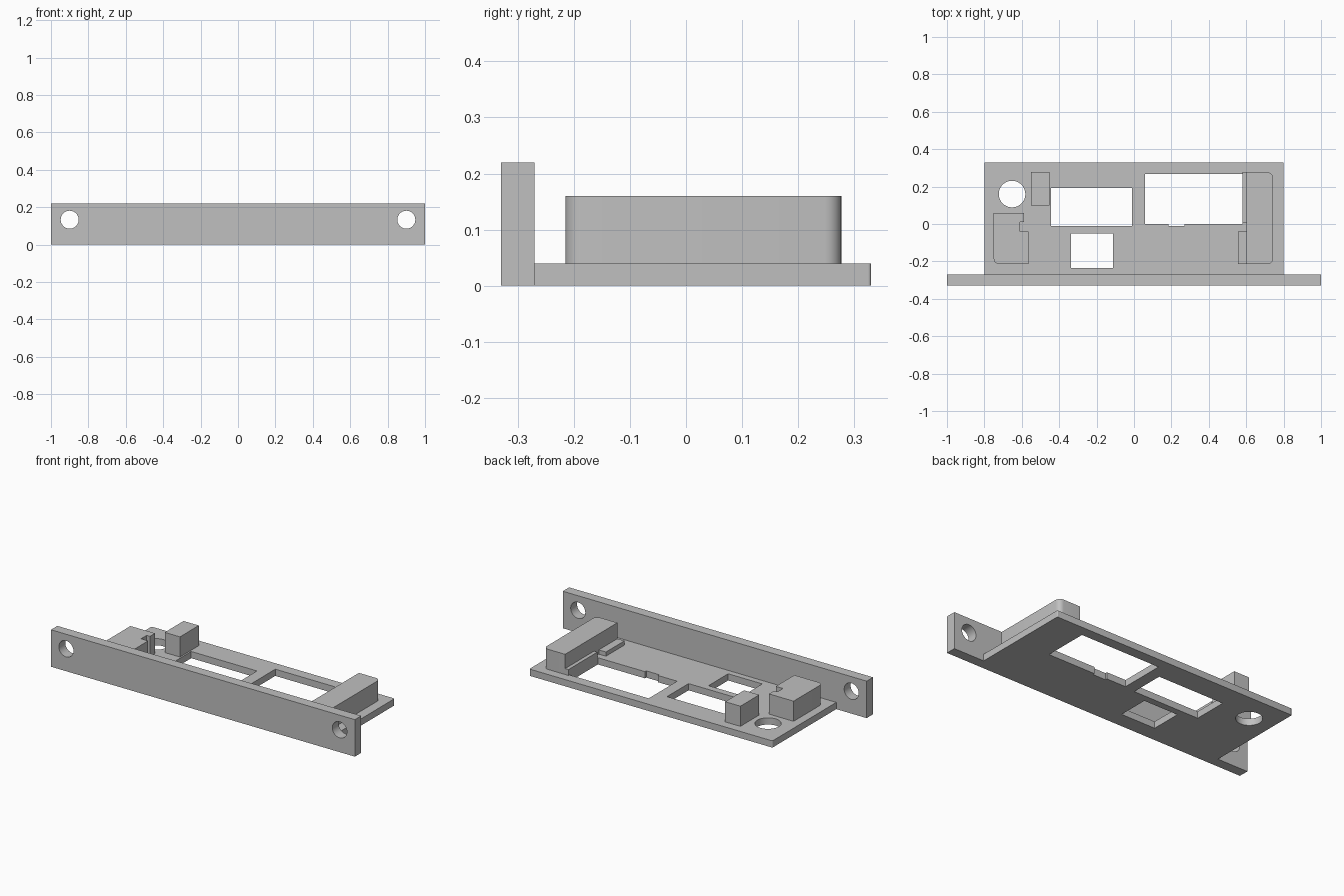
import bpy, bmesh, math
from mathutils import Vector, Matrix

cube = bpy.data.objects.get("Cube")
if cube:
    bpy.data.objects.remove(cube, do_unlink=True)

grey = bpy.data.materials.new("light_grey")
grey.use_nodes = True
colour = (0.53, 0.53, 0.53, 1)
grey.diffuse_color = colour
grey.node_tree.nodes["Principled BSDF"].inputs["Base Color"].default_value = colour

BASE, TOP = 0.04, 0.16


def add_object(name, bm):
    bmesh.ops.recalc_face_normals(bm, faces=bm.faces)
    mesh = bpy.data.meshes.new(name)
    bm.to_mesh(mesh)
    bm.free()
    mesh.materials.append(grey)
    obj = bpy.data.objects.new(name, mesh)
    bpy.context.collection.objects.link(obj)
    return obj


def prism(name, outline, z0, z1, round_corners=(), radius=0.03):
    """Extrude an outline upward, rounding the chosen corners."""
    bm = bmesh.new()
    face = bm.faces.new([bm.verts.new((x, y, z0)) for x, y in outline])
    ext = bmesh.ops.extrude_face_region(bm, geom=[face])
    moved = [g for g in ext["geom"] if isinstance(g, bmesh.types.BMVert)]
    bmesh.ops.translate(bm, verts=moved, vec=(0, 0, z1 - z0))
    corners = [Vector(outline[i]) for i in round_corners]
    edges = [e for e in bm.edges
             if abs(e.verts[0].co.z - e.verts[1].co.z) > 1e-4
             and any((e.verts[0].co.xy - c).length < 1e-4 for c in corners)]
    if edges:
        bmesh.ops.bevel(bm, geom=edges, offset=radius, segments=6,
                        profile=0.5, affect="EDGES")
    return add_object(name, bm)


def rect(x0, x1, y0, y1):
    return [(x0, y0), (x1, y0), (x1, y1), (x0, y1)]


def cylinder(name, centre, radius, depth, axis):
    bm = bmesh.new()
    turn = Matrix.Rotation(math.pi / 2, 4, "X") if axis == "Y" else Matrix()
    bmesh.ops.create_cone(bm, cap_ends=True, segments=48, radius1=radius,
                          radius2=radius, depth=depth,
                          matrix=Matrix.Translation(centre) @ turn)
    return add_object(name, bm)


def cut(obj, cutters):
    """Subtract each cutter, then discard it."""
    bpy.context.view_layer.objects.active = obj
    for cutter in cutters:
        cutter.hide_render = True
        mod = obj.modifiers.new("cut", "BOOLEAN")
        mod.operation = "DIFFERENCE"
        mod.solver = "EXACT"
        mod.object = cutter
        bpy.ops.object.modifier_apply(modifier=mod.name)
        bpy.data.objects.remove(cutter, do_unlink=True)


# Front panel with two screw holes
panel = prism("front_panel", rect(-1, 1, -0.33, -0.27), 0, 0.22)
cut(panel, [cylinder("screw_hole", (side * 0.9, -0.3, 0.133), 0.048, 0.2, "Y")
            for side in (-1, 1)])

# Base plate with windows and a round hole
base = prism("base_plate", rect(-0.8, 0.8, -0.27, 0.33), 0, BASE, (2, 3), 0.006)
notched = [(0.058, 0), (0.185, 0), (0.185, -0.012), (0.27, -0.012),
           (0.27, 0), (0.58, 0), (0.58, 0.268), (0.058, 0.268)]
windows = [rect(-0.443, -0.01, -0.01, 0.193),
           rect(-0.338, -0.113, -0.235, -0.05), notched]
cut(base, [prism("window", w, -0.1, 0.1) for w in windows]
    + [cylinder("round_hole", (-0.652, 0.16, 0), 0.071, 0.3, "Z")])

# Left holder block with two low ledges
left_block = prism("left_holder", rect(0.602, 0.743, -0.215, 0.277),
                   BASE, TOP, (1, 2))
rear_ledge = prism("left_rear_ledge", rect(0.58, 0.602, 0.005, 0.277), BASE, 0.075)
front_ledge = prism("left_front_ledge", rect(0.555, 0.602, -0.215, -0.04), BASE, 0.065)

# Right holder block with a slot for the board edge
slot_outline = [(-0.75, -0.215), (-0.563, -0.215), (-0.563, -0.04),
                (-0.61, -0.04), (-0.61, 0.012), (-0.588, 0.012),
                (-0.588, 0.06), (-0.75, 0.06)]
right_block = prism("right_holder", slot_outline, BASE, TOP, (0,))

# Support post beside the round hole
post = prism("support_post", rect(-0.552, -0.452, 0.1, 0.277), BASE, TOP)

# Smooth the round walls, keep edges sharp
bpy.ops.object.select_all(action="DESELECT")
for obj in (panel, base, left_block, rear_ledge, front_ledge, right_block, post):
    obj.select_set(True)
bpy.context.view_layer.objects.active = base
bpy.ops.object.shade_smooth_by_angle(angle=math.radians(30))
